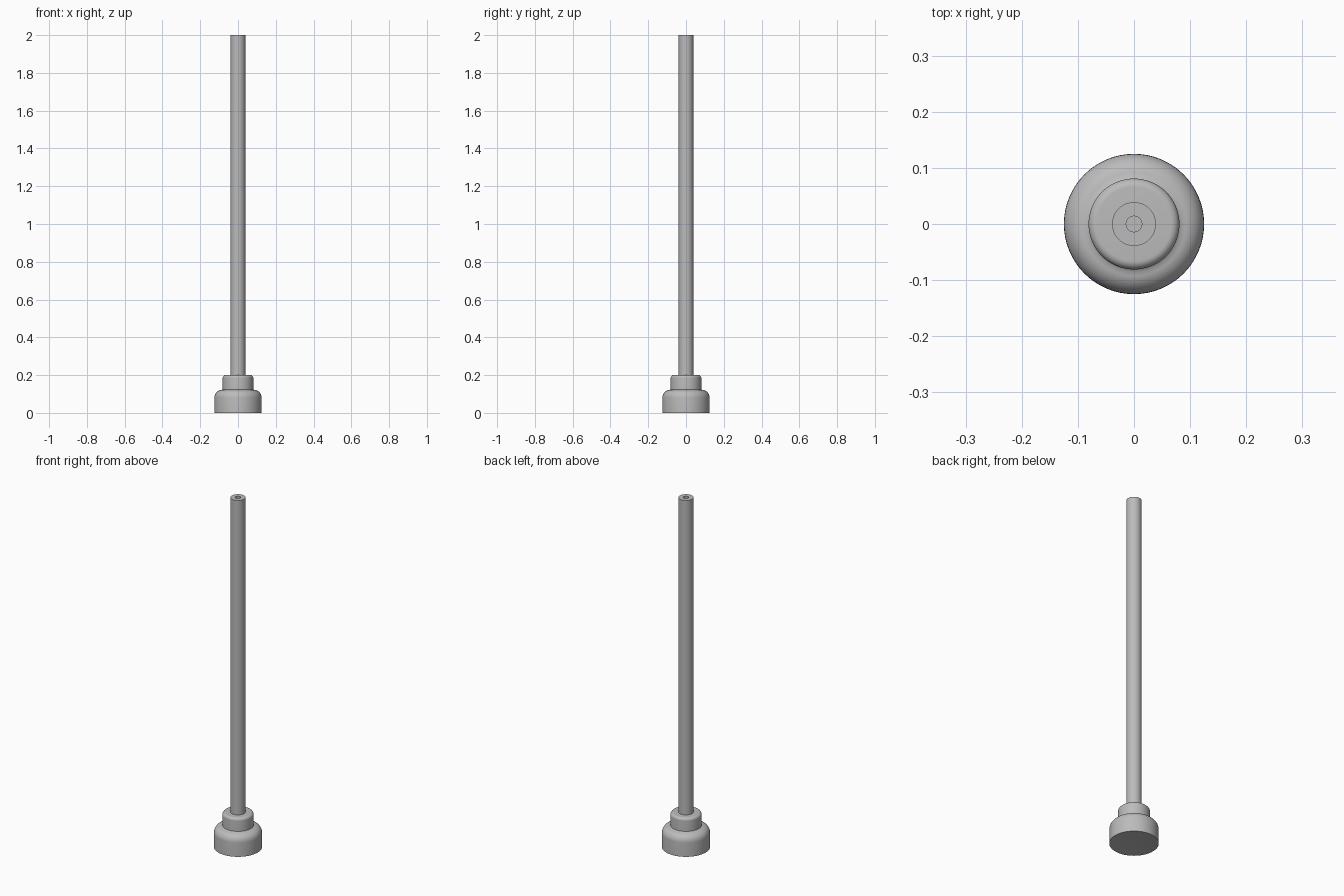
import bpy, bmesh, math

cube = bpy.data.objects.get("Cube")
if cube:
    bpy.data.objects.remove(cube, do_unlink=True)

SIDES = 64

grey = bpy.data.materials.new("light_grey")
grey.use_nodes = True
grey.diffuse_color = (0.5, 0.5, 0.5, 1)
grey.node_tree.nodes["Principled BSDF"].inputs["Base Color"].default_value = (0.5, 0.5, 0.5, 1)


def arc(cx, cz, rx, rz, start, end, steps=8):
    """Points on an elliptical arc in the profile plane, angles in degrees."""
    angles = [math.radians(start + (end - start) * i / steps) for i in range(steps + 1)]
    return [(cx + rx * math.cos(a), cz + rz * math.sin(a)) for a in angles]


def lathe(name, profile):
    """Spin a (radius, height) profile around the z axis."""
    bm = bmesh.new()
    verts = [bm.verts.new((r, 0, z)) for r, z in profile]
    edges = [bm.edges.new(pair) for pair in zip(verts, verts[1:])]
    bmesh.ops.spin(bm, geom=verts + edges, cent=(0, 0, 0), axis=(0, 0, 1),
                   angle=math.tau, steps=SIDES, use_merge=True)
    bmesh.ops.remove_doubles(bm, verts=bm.verts, dist=1e-5)
    bmesh.ops.recalc_face_normals(bm, faces=bm.faces)
    mesh = bpy.data.meshes.new(name)
    bm.to_mesh(mesh)
    bm.free()
    mesh.materials.append(grey)
    obj = bpy.data.objects.new(name, mesh)
    bpy.context.collection.objects.link(obj)
    bpy.ops.object.select_all(action="DESELECT")
    obj.select_set(True)
    bpy.context.view_layer.objects.active = obj
    bpy.ops.object.shade_smooth_by_angle(angle=math.radians(35))
    return obj


# Stepped base: slightly dished underside, rounded shoulder, rounded collar
lathe("base", [(0, 0.01), (0.125, 0)]
      + arc(0.085, 0.08, 0.04, 0.042, 0, 90)
      + [(0.081, 0.125)]
      + arc(0.066, 0.185, 0.015, 0.015, 0, 90)
      + [(0, 0.2)])

# Tall rod with a small hole in its top
lathe("rod", [(0, 0.19), (0.039, 0.19), (0.039, 2), (0.014, 2), (0.014, 1.97), (0, 1.97)])
